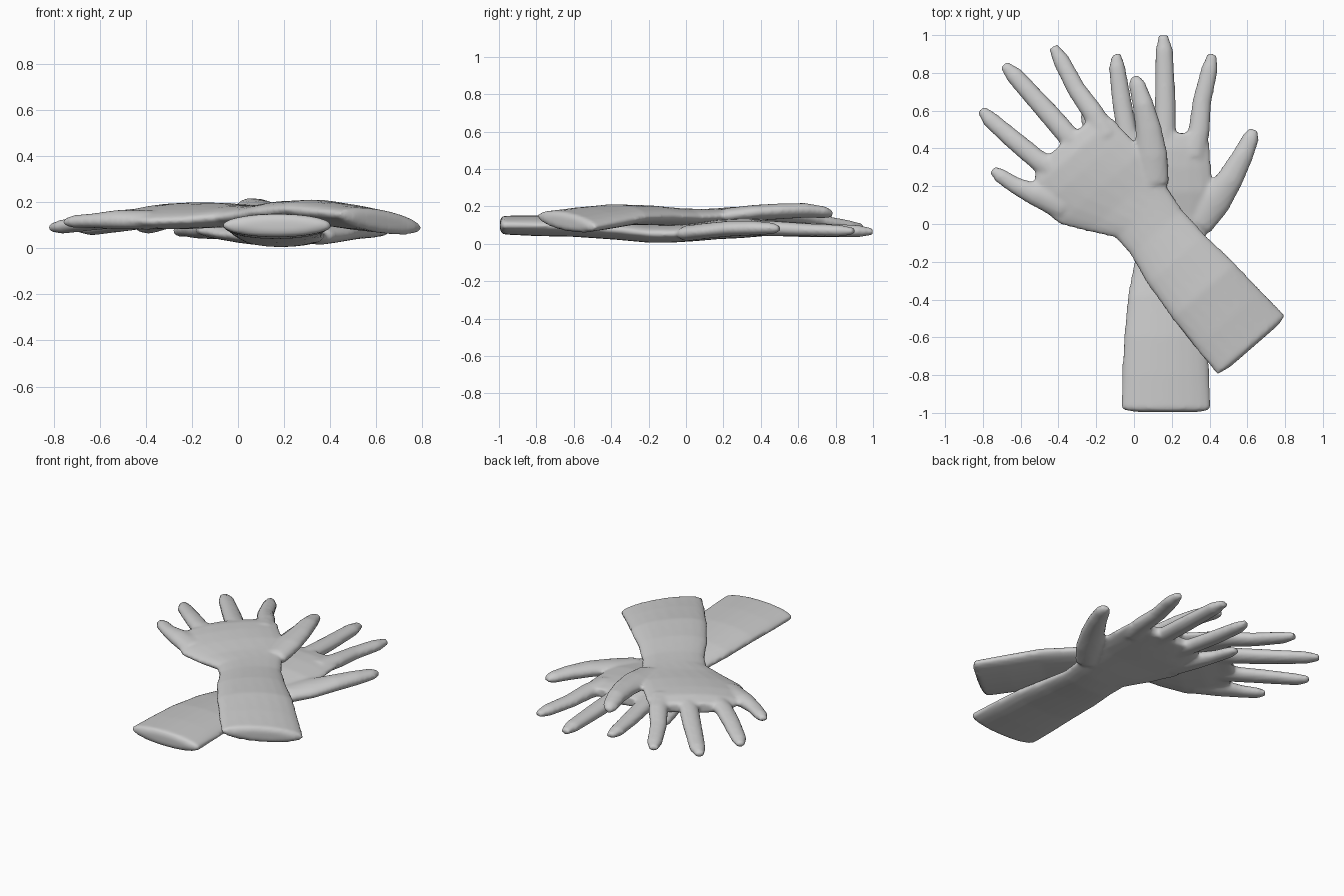
import bpy, bmesh, math
from mathutils import Vector, Matrix

cube = bpy.data.objects.get("Cube")
if cube:
    bpy.data.objects.remove(cube)

grey = bpy.data.materials.new("soft_grey")
grey.use_nodes = True
colour = (0.6, 0.6, 0.6, 1)
grey.diffuse_color = colour
grey.node_tree.nodes["Principled BSDF"].inputs["Base Color"].default_value = colour

# Sleeve and palm sections: y, left x, right x, half thickness
BODY = [(-0.995, 0.0, 0.36, 0.03), (-0.98, -0.07, 0.41, 0.05), (-0.8, -0.065, 0.40, 0.055),
        (-0.6, -0.055, 0.39, 0.055), (-0.38, -0.035, 0.37, 0.053), (-0.2, 0, 0.365, 0.048),
        (-0.08, 0, 0.38, 0.047), (0.04, -0.09, 0.41, 0.047), (0.17, -0.18, 0.42, 0.052),
        (0.3, -0.2, 0.41, 0.052), (0.4, -0.16, 0.405, 0.046), (0.48, -0.08, 0.39, 0.034)]

# Fingers: x, y, half width along each centre line
FINGERS = [
    [(-0.1, 0.22, .07), (-0.17, 0.37, .06), (-0.22, 0.48, .045), (-0.245, 0.57, .04), (-0.255, 0.62, .022)],
    [(0.0, 0.36, .07), (-0.04, 0.5, .055), (-0.065, 0.65, .052), (-0.09, 0.83, .044), (-0.092, 0.9, .025)],
    [(0.16, 0.36, .07), (0.165, 0.5, .058), (0.165, 0.65, .056), (0.16, 0.92, .047), (0.155, 1.0, .025)],
    [(0.31, 0.36, .07), (0.345, 0.5, .057), (0.36, 0.65, .05), (0.4, 0.82, .045), (0.415, 0.9, .025)],
    [(0.34, 0.0, .08), (0.43, 0.12, .085), (0.51, 0.24, .07), (0.575, 0.36, .056), (0.62, 0.46, .044), (0.635, 0.5, .024)],
]


def lerp_table(table, y):
    """Linear lookup in a list of (y, value)."""
    for (a, va), (b, vb) in zip(table, table[1:]):
        if y <= b:
            t = max(0, (y - a) / (b - a))
            return va + (vb - va) * t
    return table[-1][1]


def loft(bm, sections, sides=20):
    """Closed tube through (centre, sideways half-axis, half thickness)."""
    rings = []
    for centre, side, thick in sections:
        ring = []
        for i in range(sides):
            a = 2 * math.pi * i / sides
            ring.append(bm.verts.new(centre + side * math.cos(a) + Vector((0, 0, thick * math.sin(a)))))
        rings.append(ring)
    for r, s in zip(rings, rings[1:]):
        for i in range(sides):
            j = (i + 1) % sides
            bm.faces.new((r[i], r[j], s[j], s[i]))
    bm.faces.new(rings[0][::-1])
    bm.faces.new(rings[-1])


def make_glove(name, height, twist, matrix):
    bm = bmesh.new()

    loft(bm, [(Vector(((l + r) / 2, y, 0)), Vector(((r - l) / 2, 0, 0)), h) for y, l, r, h in BODY])

    for path in FINGERS:
        points = [Vector((x, y, 0)) for x, y, _ in path]
        sections = []
        for i, p in enumerate(points):
            d = (points[min(i + 1, len(points) - 1)] - points[max(i - 1, 0)]).normalized()
            w = path[i][2]
            sections.append((p, Vector((d.y, -d.x, 0)) * w, min(w * 0.7, 0.042)))
        loft(bm, sections)

    # Bend along the length and roll about the long axis
    for v in bm.verts:
        v.co.z += lerp_table(height, v.co.y) + lerp_table(twist, v.co.y) * (v.co.x - 0.17)
    bmesh.ops.recalc_face_normals(bm, faces=bm.faces)
    mesh = bpy.data.meshes.new(name)
    bm.to_mesh(mesh)
    bm.free()
    mesh.transform(matrix)
    mesh.materials.append(grey)
    obj = bpy.data.objects.new(name, mesh)
    bpy.context.collection.objects.link(obj)

    # Fuse the fingers into the palm with soft webbing
    remesh = obj.modifiers.new("fuse", 'REMESH')
    remesh.mode = 'VOXEL'
    remesh.voxel_size = 0.012
    remesh.use_smooth_shade = True
    smooth = obj.modifiers.new("soften", 'SMOOTH')
    smooth.factor = 0.5
    smooth.iterations = 5
    return obj


# Lower glove points straight back
make_glove("lower_glove",
           [(-1, 0.1), (-0.6, 0.092), (-0.38, 0.075), (-0.17, 0.05), (0, 0.055),
            (0.2, 0.08), (0.4, 0.085), (0.6, 0.075), (1, 0.065)],
           [(-1, 0), (1, 0)], Matrix.Identity(4))

# Upper glove lies across it, turned about the cuff
turn = (Matrix.Translation((0.62, -0.64, 0)) @ Matrix.Rotation(math.radians(41), 4, 'Z')
        @ Matrix.Translation((-0.17, 0.98, 0)))
make_glove("upper_glove",
           [(-1, 0.115), (-0.8, 0.135), (-0.6, 0.155), (-0.38, 0.152), (-0.17, 0.14), (0, 0.138),
            (0.2, 0.145), (0.4, 0.15), (0.6, 0.125), (0.8, 0.095), (1, 0.085)],
           [(-1, -0.13), (-0.6, -0.06), (-0.2, 0), (0.1, 0.09), (0.4, 0.07), (0.7, 0), (1, 0)], turn)
